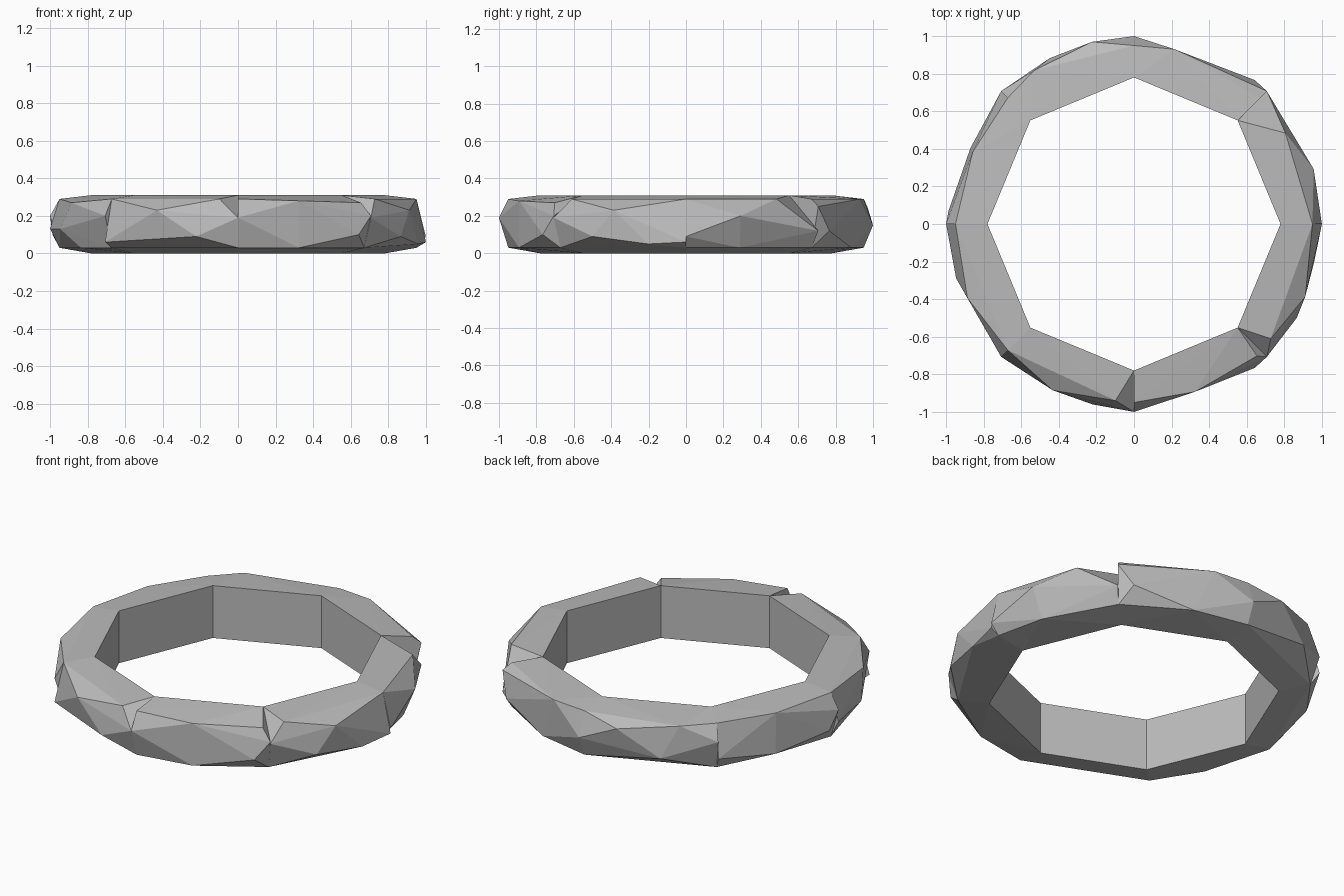
import bpy, bmesh
from math import cos, sin, radians

cube = bpy.data.objects.get("Cube")
if cube:
    bpy.data.objects.remove(cube)

stone = bpy.data.materials.new("grey_stone")
stone.use_nodes = True
stone.diffuse_color = (0.5, 0.5, 0.5, 1)
stone.node_tree.nodes["Principled BSDF"].inputs["Base Color"].default_value = (0.5, 0.5, 0.5, 1)

HEIGHT, INNER, OUTER, BULGE = 0.31, 0.78, 0.95, 1.0
TOP, BOTTOM, STEP = 0.29, 0.03, 45


def polar(degrees, radius, z):
    a = radians(degrees)
    return (radius * cos(a), radius * sin(a), z)


def end_profile(degrees, ridge, chipped):
    """Cross-section at a joint; a chipped end has lost its top outer corner."""
    pts = [(INNER, 0), (INNER, HEIGHT), (OUTER, BOTTOM), (BULGE, ridge)]
    if not chipped:
        pts.append((OUTER, TOP))
    return [polar(degrees, r, z) for r, z in pts]


def stone_block(name, start, ridges, chips, bumps):
    """Rough block: the hull of two end profiles and a few outer bumps."""
    bm = bmesh.new()
    pts = end_profile(start, ridges[0], chips[0])
    pts += end_profile(start + STEP, ridges[1], chips[1])
    pts += [polar(start + d, r, z) for d, r, z in bumps]
    hull = bmesh.ops.convex_hull(bm, input=[bm.verts.new(p) for p in pts])
    loose = set(hull["geom_interior"] + hull["geom_unused"])
    bmesh.ops.delete(bm, geom=[v for v in loose if isinstance(v, bmesh.types.BMVert)],
                     context="VERTS")
    bmesh.ops.recalc_face_normals(bm, faces=bm.faces[:])
    mesh = bpy.data.meshes.new(name)
    bm.to_mesh(mesh)
    bm.free()
    mesh.materials.append(stone)
    bpy.context.collection.objects.link(bpy.data.objects.new(name, mesh))


# Joint ridge heights, chipped ends, and bumps as (angle from start, radius, height)
blocks = [
    ("right_back_block", (0.09, 0.12), (0, 1), [(17, 1, 0.2), (31, 0.94, TOP), (18, 0.93, BOTTOM)]),
    ("back_right_block", (0.25, 0.15), (0, 0), [(5, 1, 0.12), (32, 0.955, TOP), (25, 0.94, BOTTOM)]),
    ("back_left_block", (0.15, 0.2), (0, 0), [(13, 0.995, 0.25), (27, 0.99, 0.1), (33, 0.975, TOP)]),
    ("left_back_block", (0.1, 0.2), (0, 0), [(21, 0.94, TOP), (41, 0.99, 0.1), (20, 0.96, 0.06)]),
    ("left_front_block", (0.13, 0.2), (0, 0), [(17, 0.99, 0.13), (24, 0.97, 0.27), (26, 0.93, BOTTOM)]),
    ("front_left_block", (0.06, 0.19), (0, 1), [(19, 0.985, 0.23), (32, 0.985, 0.09), (39, 0.945, TOP)]),
    ("front_right_block", (0.19, 0.2), (0, 1), [(20, 0.95, 0.28), (20, 0.95, BOTTOM), (40, 1, 0.1), (43, 0.96, 0.27)]),
    ("right_front_block", (0.19, 0.06), (1, 0), [(5, 0.95, TOP), (15, 1, 0.09), (22, 0.99, 0.23), (33, 0.98, 0.05)]),
]
for i, (name, ridges, chips, bumps) in enumerate(blocks):
    stone_block(name, i * STEP, ridges, chips, bumps)
